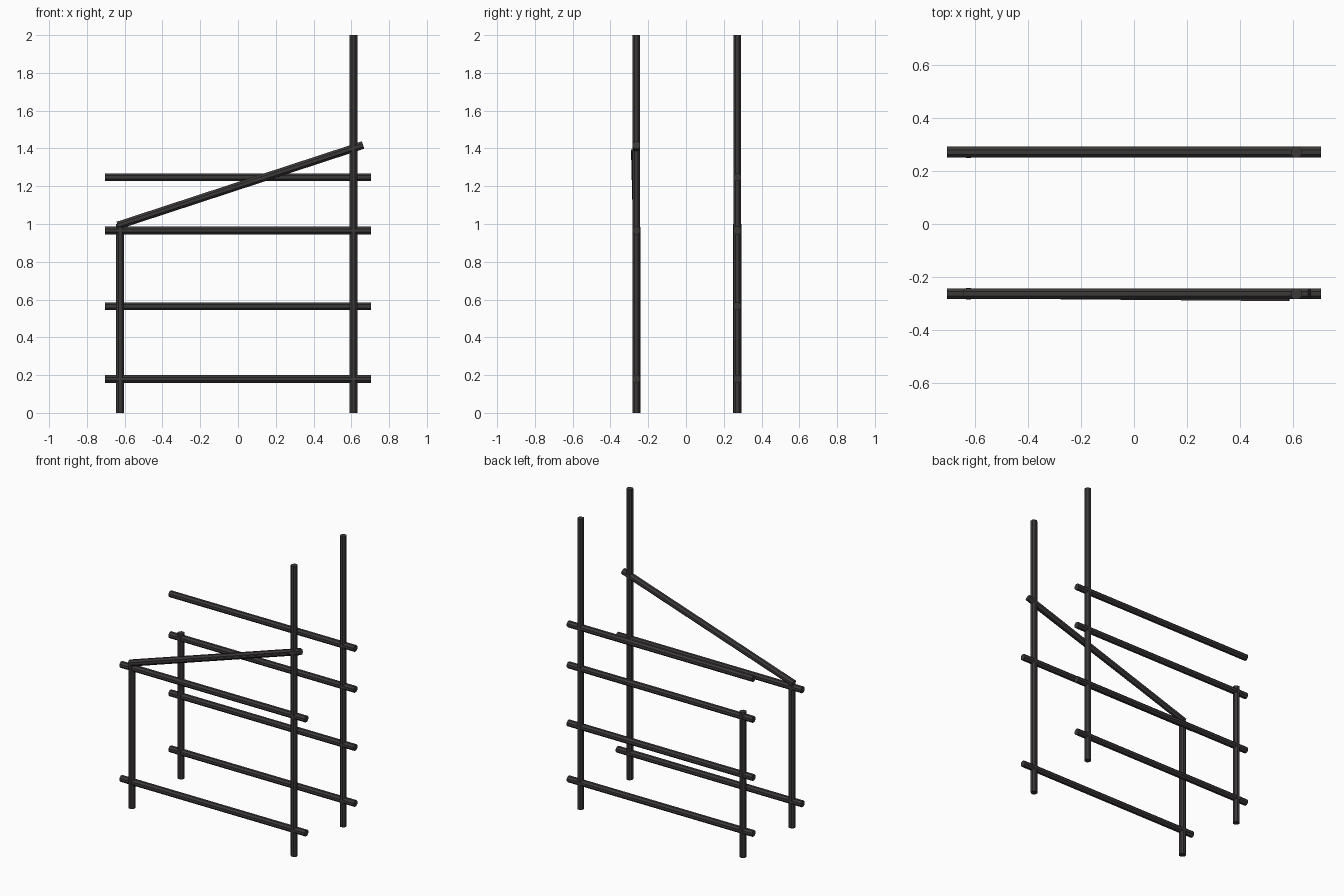
import bpy, math
from mathutils import Vector

if "Cube" in bpy.data.objects:
    bpy.data.objects.remove(bpy.data.objects["Cube"])

mat = bpy.data.materials.new("dark_metal")
mat.diffuse_color = (0.045, 0.04, 0.04, 1)
mat.use_nodes = True
mat.node_tree.nodes["Principled BSDF"].inputs["Base Color"].default_value = mat.diffuse_color


def bar(name, a, b, r=0.0205, sides=8):
    """Flat-faced tube between two points; r is the distance to the flats."""
    a, b = Vector(a), Vector(b)
    d = b - a
    bpy.ops.mesh.primitive_cylinder_add(
        vertices=sides, radius=r / math.cos(math.pi / sides), depth=d.length)
    ob = bpy.context.object
    ob.name = name
    # turn the section so that flats face the axes
    for v in ob.data.vertices:
        c, s = math.cos(math.pi / sides), math.sin(math.pi / sides)
        v.co.x, v.co.y = v.co.x * c - v.co.y * s, v.co.x * s + v.co.y * c
    ob.rotation_mode = 'QUATERNION'
    ob.rotation_quaternion = d.to_track_quat('Z', 'Y')
    ob.location = (a + b) / 2
    ob.data.materials.append(mat)
    return ob


FRONT, BACK = -0.263, 0.271

# Posts: short on the left, tall on the right; rails through the posts
for side, y, rails in (("front", FRONT, (0.18, 0.965)),
                       ("back", BACK, (0.18, 0.565, 0.965, 1.247))):
    bar(side + "_short_post", (-0.624, y, 0), (-0.624, y, 1.0 if y > 0 else 0.985), 0.0215)
    bar(side + "_tall_post", (0.612, y, 0), (0.612, y, 2.0))
    for i, z in enumerate(rails):
        bar(f"{side}_rail_{i + 1}", (-0.705, y, z), (0.705, y, z))

# Sloping brace on the front, with the thin rod lying along its face
bar("sloping_brace", (-0.637, FRONT, 0.992), (0.662, FRONT, 1.418))
bar("brace_rod", (-0.62, FRONT - 0.012, 0.995), (0.585, FRONT - 0.022, 1.39), 0.006, 4)
